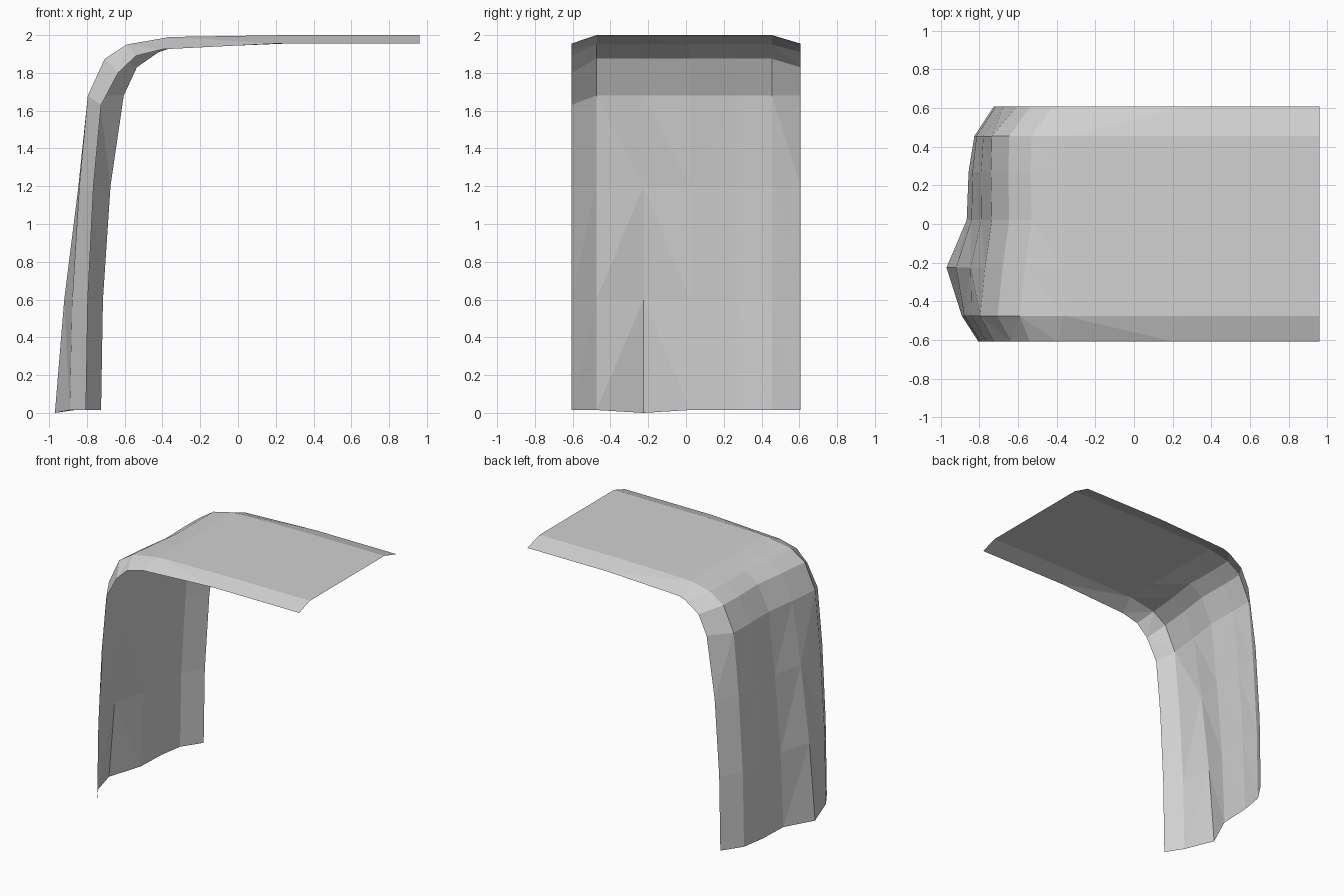
import bpy
import bmesh

default_cube = bpy.data.objects.get("Cube")
if default_cube:
    bpy.data.objects.remove(default_cube, do_unlink=True)


def make_material(name, colour):
    material = bpy.data.materials.new(name)
    material.use_nodes = True
    material.diffuse_color = colour
    material.node_tree.nodes["Principled BSDF"].inputs["Base Color"].default_value = colour
    return material


# Draped profiles (x, z), from the hanging end up over the bend to the flat end
centre_profile = [(-.865, .015), (-.84, .6), (-.79, 1.2), (-.735, 1.68), (-.645, 1.875),
                  (-.53, 1.95), (-.36, 1.99), (.25, 2), (.96, 2)]
front_hem = [(-.805, .015), (-.795, .6), (-.765, 1.2), (-.725, 1.63), (-.635, 1.8),
             (-.54, 1.89), (-.4, 1.925), (.2, 1.955), (.96, 1.955)]
back_hem = [(-.725, .015), (-.715, .6), (-.675, 1.2), (-.605, 1.68), (-.535, 1.83),
            (-.42, 1.91), (-.36, 1.93), (.25, 1.955), (.96, 1.955)]

# Fold columns: y position, x offset at the hanging end, x offset at the bend
folds = [(-.475, -.025, -.06), (-.225, -.105, -.035), (.02, 0, 0),
         (.27, .01, -.005), (.455, .04, 0)]
half_width = .607
bend_row = 3
flat_row = 6


def fold_column(y, hanging, bend):
    """Offset the centre profile by a fold that fades out on the flat part."""
    column = []
    for row, (x, z) in enumerate(centre_profile):
        if row <= bend_row:
            offset = hanging + (bend - hanging) * z / centre_profile[bend_row][1]
        else:
            offset = bend if row < flat_row else 0
        column.append((x + offset, y, z))
    return column


def hem_column(profile, y):
    return [(x, y, z) for x, z in profile]


# Sheet surface bridged between neighbouring columns
columns = [hem_column(front_hem, -half_width)]
columns += [fold_column(*fold) for fold in folds]
columns.append(hem_column(back_hem, half_width))

bm = bmesh.new()
grid = [[bm.verts.new(point) for point in column] for column in columns]
for near, far in zip(grid, grid[1:]):
    for row in range(len(near) - 1):
        bm.faces.new((near[row], near[row + 1], far[row + 1], far[row]))

# Lowest corner of the deepest fold
deepest = min(grid, key=lambda column: column[0].co.x)
deepest[0].co.z = 0

bmesh.ops.triangulate(bm, faces=bm.faces[:], quad_method="SHORT_EDGE")
mesh = bpy.data.meshes.new("draped_cloth")
bm.to_mesh(mesh)
bm.free()
mesh.materials.append(make_material("pale_grey_fabric", (.64, .64, .64, 1)))
cloth = bpy.data.objects.new("draped_cloth", mesh)
bpy.context.collection.objects.link(cloth)
